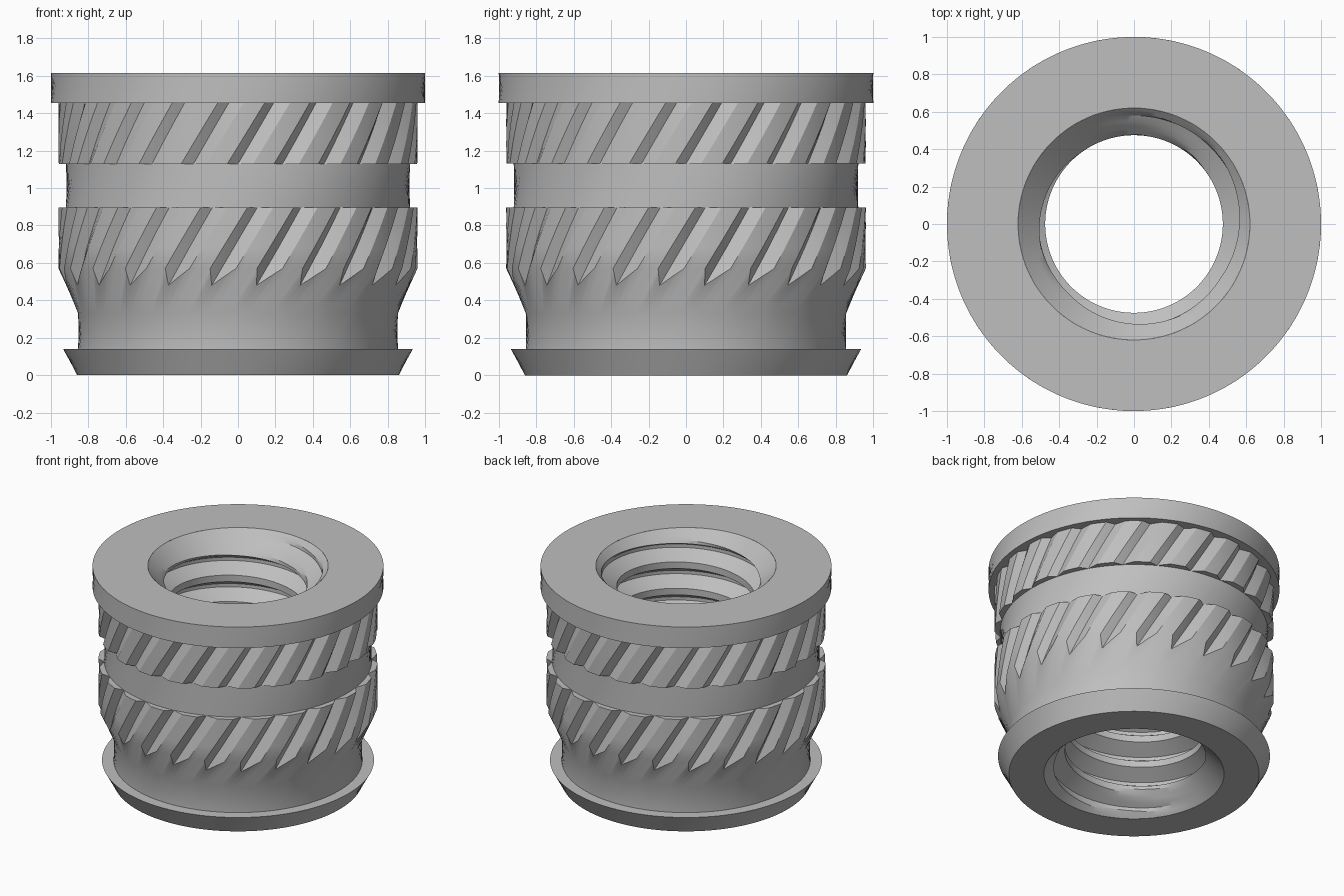
import bpy, bmesh, math

cube = bpy.data.objects.get("Cube")
if cube:
    bpy.data.objects.remove(cube, do_unlink=True)

HEIGHT = 1.615
TEETH = 24
TWIST = 0.64            # radians of knurl lean per unit of height
STEP = 2 * math.pi / TEETH

metal = bpy.data.materials.new("grey metal")
metal.use_nodes = True
GREY = (0.52, 0.52, 0.52, 1)
metal.diffuse_color = GREY
metal.node_tree.nodes["Principled BSDF"].inputs["Base Color"].default_value = GREY


def polar(r, a, z):
    return (r * math.cos(a), r * math.sin(a), z)


def grid_object(name, rows, closed, flip):
    """Skin a grid of points, rows running upward and columns around."""
    bm = bmesh.new()
    grid = [[bm.verts.new(p) for p in row] for row in rows]
    n = len(rows[0])
    for low, high in zip(grid, grid[1:]):
        for j in range(n if closed else n - 1):
            k = (j + 1) % n
            quad = [low[j], low[k], high[k], high[j]]
            bm.faces.new(quad[::-1] if flip else quad)
    bmesh.ops.remove_doubles(bm, verts=bm.verts[:], dist=0.0002)
    bmesh.ops.dissolve_degenerate(bm, edges=bm.edges[:], dist=0.0002)
    mesh = bpy.data.meshes.new(name)
    bm.to_mesh(mesh)
    bm.free()
    mesh.materials.append(metal)
    obj = bpy.data.objects.new(name, mesh)
    bpy.context.collection.objects.link(obj)
    bpy.ops.object.select_all(action='DESELECT')
    obj.select_set(True)
    bpy.context.view_layer.objects.active = obj
    bpy.ops.object.shade_smooth_by_angle(angle=math.radians(25))
    return obj


# Knurled outer body: one tooth as (angle from valley, height of tooth 0..1)
tooth = [(0, 0), (0.043, 0.5), (0.085, 1), (0.124, 1), (0.163, 1),
         (0.202, 1), (0.232, 0.5)]
columns = [(t * STEP + a, f) for t in range(TEETH) for a, f in tooth]

# Profile stations: (valley radius, valley z, crest radius, crest z)
def plain(r, z):
    return (r, z, r, z)


def knurl(z):
    return (0.92, z, 0.96, z)


stations = [plain(0.62, 0), plain(0.86, 0), plain(0.935, 0.14), plain(0.855, 0.14),
            plain(0.855, 0.33), (0.92, 0.48, 0.96, 0.57),
            knurl(0.68), knurl(0.79), knurl(0.895),
            plain(0.92, 0.895), plain(0.92, 1.13),
            knurl(1.13), knurl(1.24), knurl(1.35), knurl(1.455),
            plain(1.0, 1.455), plain(1.0, HEIGHT), plain(0.62, HEIGHT)]
rows = []
for r0, z0, r1, z1 in stations:
    row = []
    for a, f in columns:
        z = z0 + (z1 - z0) * f
        angle = -math.pi / 2 + 0.108 + a + TWIST * (z - 0.48)
        row.append(polar(r0 + (r1 - r0) * f, angle, z))
    rows.append(row)
grid_object("knurled_body", rows, True, False)

# Threaded bore: rows follow the helix and end in a chamfer at each mouth
PITCH = 0.2
MINOR, MAJOR, MOUTH = 0.475, 0.58, 0.62
SEGMENTS = 96
# One thread turn as (fraction of pitch, depth 0..1)
thread = [(0, 0), (0.125, 0), (0.25, 0), (0.354, 0.33), (0.458, 0.67), (0.5625, 1),
          (0.6875, 1), (0.79, 0.67), (0.896, 0.33)]
rows = []
for turn in range(-2, int(HEIGHT / PITCH) + 2):
    for part, depth in thread:
        row = []
        for s in range(SEGMENTS + 1):
            u = s / SEGMENTS
            z = min(max(PITCH * (turn + part + u), 0), HEIGHT)
            chamfer = MOUTH - min(z, HEIGHT - z)
            r = max(chamfer, MINOR + (MAJOR - MINOR) * depth)
            if z in (0, HEIGHT):
                r = MOUTH
            row.append(polar(r, 2 * math.pi * u, z))
        rows.append(row)
grid_object("threaded_bore", rows, False, True)
